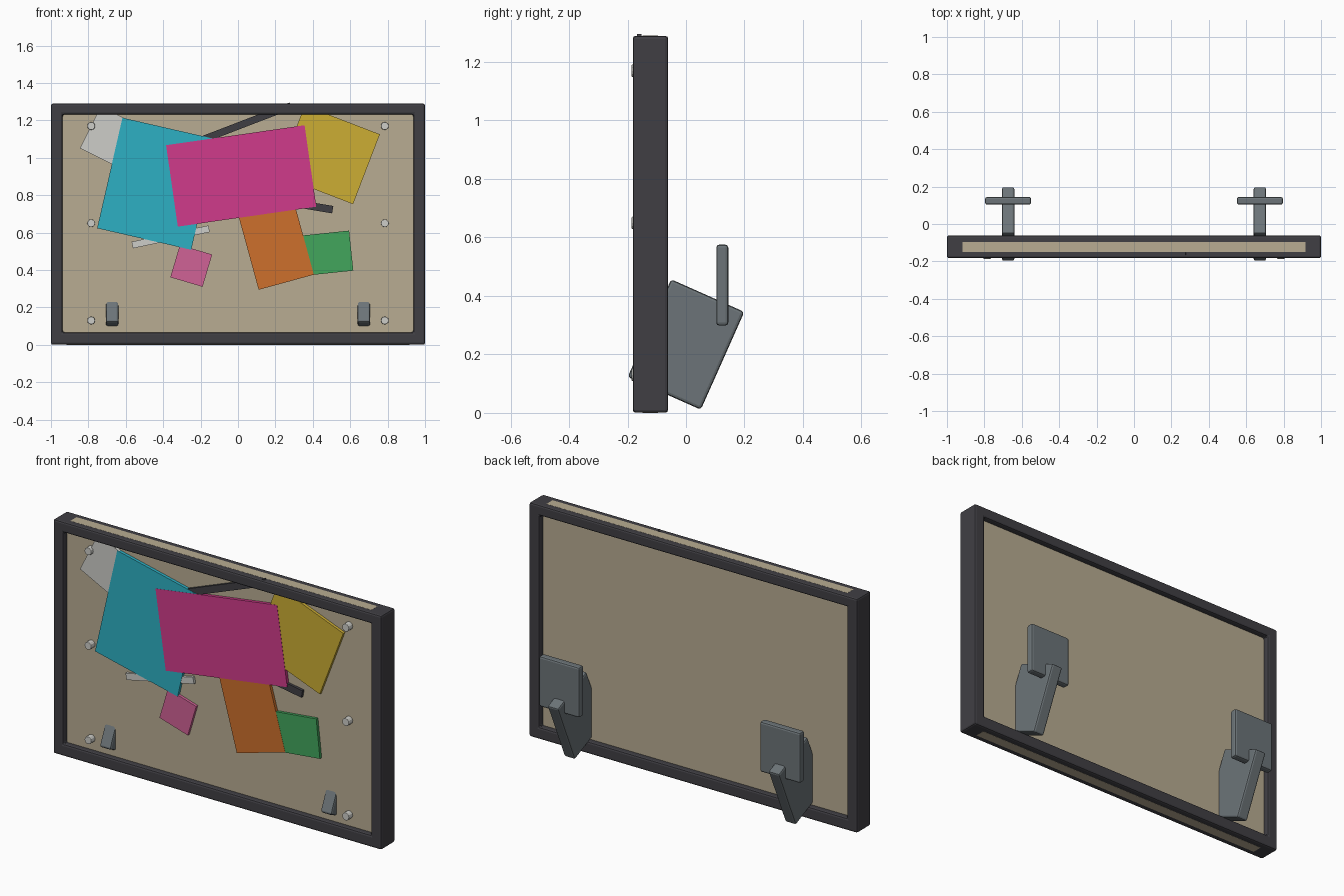
import bpy, bmesh, math
from mathutils import Matrix

if "Cube" in bpy.data.objects:
    bpy.data.objects.remove(bpy.data.objects["Cube"])


def lin(c):
    c /= 255
    return c / 12.92 if c <= 0.04045 else ((c + 0.055) / 1.055) ** 2.4


def material(name, r, g, b):
    m = bpy.data.materials.new(name)
    m.diffuse_color = (lin(r), lin(g), lin(b), 1)
    m.use_nodes = True
    m.node_tree.nodes["Principled BSDF"].inputs["Base Color"].default_value = m.diffuse_color
    return m


DARK = material("charcoal", 64, 63, 68)
TAN = material("cork_tan", 184, 172, 146)
STEEL = material("steel_grey", 108, 116, 120)
WHITE = material("off_white", 205, 205, 200)
TEAL = material("teal", 45, 176, 196)
MAGENTA = material("magenta", 208, 59, 139)
YELLOW = material("mustard", 204, 173, 52)
ORANGE = material("orange", 205, 112, 44)
GREEN = material("green", 66, 166, 92)
PINK = material("pink", 208, 98, 150)


def finish(name, bm, mat, bevel=0):
    bmesh.ops.recalc_face_normals(bm, faces=bm.faces)
    me = bpy.data.meshes.new(name)
    bm.to_mesh(me)
    bm.free()
    me.materials.append(mat)
    ob = bpy.data.objects.new(name, me)
    bpy.context.collection.objects.link(ob)
    if bevel:
        mod = ob.modifiers.new("soft_edges", 'BEVEL')
        mod.width = bevel
        mod.segments = 2
        mod.limit_method = 'ANGLE'
    return ob


def box(name, mat, center, size, rot=(0, 0, 0), bevel=0):
    bm = bmesh.new()
    bmesh.ops.create_cube(bm, size=1, matrix=Matrix.Diagonal((*size, 1)))
    ob = finish(name, bm, mat, bevel)
    ob.location = center
    ob.rotation_euler = rot
    return ob


# Frame: rectangular ring extruded in depth
bm = bmesh.new()
F, B = -0.182, -0.061
rings = []
for hx, z0, z1, y in ((1, 0.0006, 1.2894, F), (0.937, 0.067, 1.232, F),
                      (0.937, 0.067, 1.232, B), (1, 0.0006, 1.2894, B)):
    rings.append([bm.verts.new(p) for p in
                  ((-hx, y, z0), (hx, y, z0), (hx, y, z1), (-hx, y, z1))])
for a, b in zip(rings, rings[1:] + rings[:1]):
    for i in range(4):
        j = (i + 1) % 4
        bm.faces.new((a[i], a[j], b[j], b[i]))
finish("frame", bm, DARK, 0.01)

# Cork panel, and its core showing along the top and bottom of the frame
box("cork_panel", TAN, (0, -0.122, 0.65), (1.9, 0.06, 1.22))
box("cork_core", TAN, (0, -0.122, 0.645), (1.834, 0.054, 1.29))

# Pinned notes: name, colour, x, z, width, height, tilt (ccw degrees), layer
notes = [
    ("upper_dark_strip", DARK, 0.04, 1.185, 0.52, 0.038, 21, 0),
    ("lower_dark_strip", DARK, 0.235, 0.768, 0.55, 0.04, -9.5, 0),
    ("pink_note", PINK, -0.25, 0.422, 0.18, 0.18, -16.5, 0),
    ("white_strip", WHITE, -0.36, 0.577, 0.42, 0.036, 12, 0),
    ("white_note", WHITE, -0.678, 1.107, 0.25, 0.25, -26.6, 1),
    ("green_note", GREEN, 0.456, 0.488, 0.30, 0.215, 6, 1),
    ("yellow_note", YELLOW, 0.486, 1.016, 0.43, 0.40, -21, 1),
    ("orange_note", ORANGE, 0.20, 0.547, 0.306, 0.44, 15.3, 2),
    ("teal_note", TEAL, -0.434, 0.861, 0.516, 0.606, -12.9, 2),
    ("magenta_note", MAGENTA, 0.017, 0.903, 0.748, 0.44, 8.2, 3),
]
for name, mat, x, z, w, h, tilt, layer in notes:
    t = 0.015 + layer * 0.0008
    box(name, mat, (x, -0.152 - t / 2, z), (w, t, h),
        (0, -math.radians(tilt), 0))

# Pins down both sides
for side in (-1, 1):
    for z in (0.13, 0.65, 1.17):
        bm = bmesh.new()
        bmesh.ops.create_cone(bm, cap_ends=True, segments=12, radius1=0.021,
                              radius2=0.021, depth=0.037,
                              matrix=Matrix.Rotation(math.pi / 2, 4, 'X'))
        pin = finish("pin", bm, WHITE, 0.003)
        pin.location = (side * 0.785, -0.1675, z)

# Tilted mounting brackets with back plates
for side in (-1, 1):
    box("bracket_arm", STEEL, (side * 0.673, 0, 0.234), (0.067, 0.274, 0.366),
        (math.radians(-24), 0, 0), 0.01)
    box("bracket_plate", STEEL, (side * 0.673, 0.124, 0.437),
        (0.246, 0.041, 0.277), bevel=0.01)
